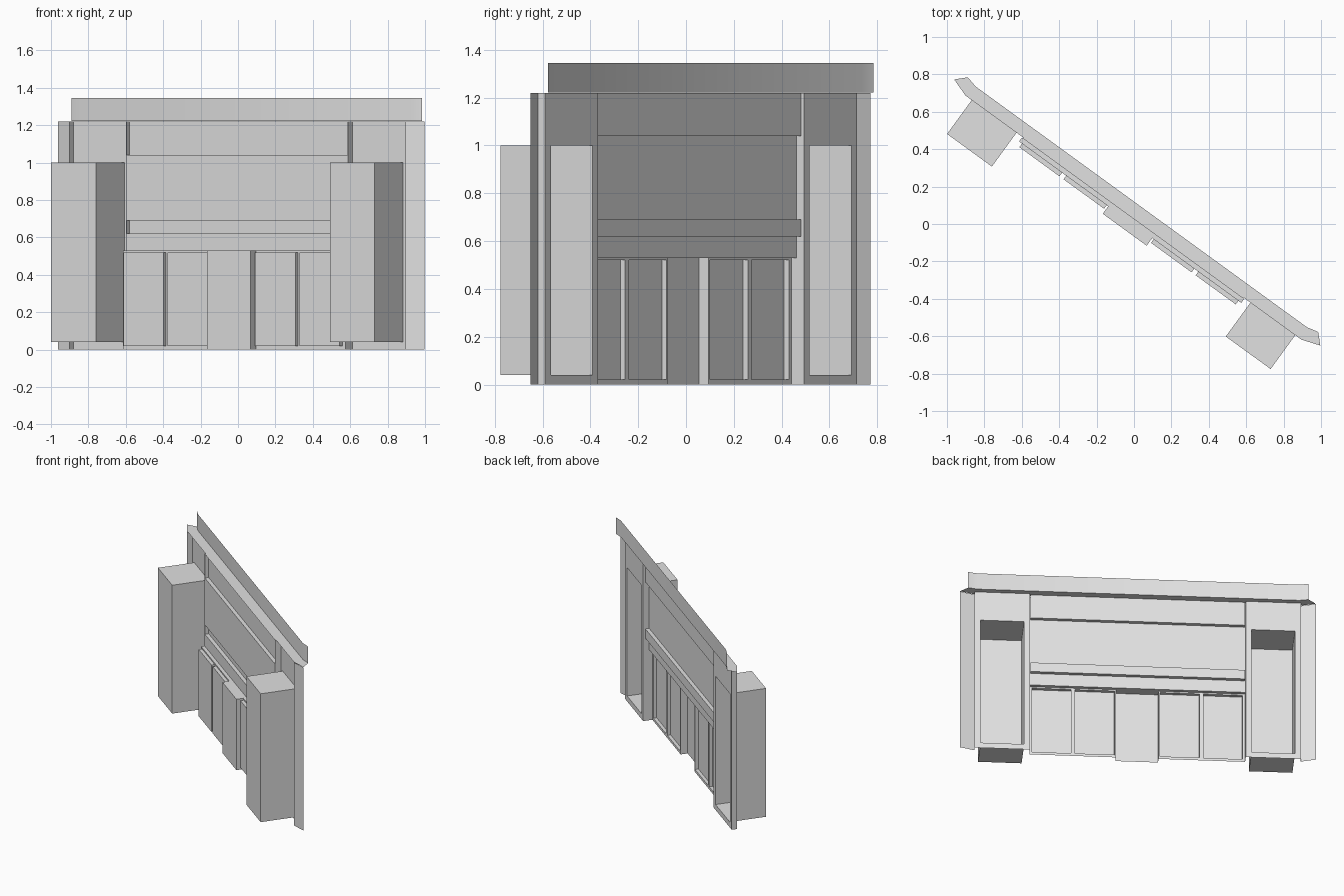
import bpy, bmesh, math
from mathutils import Matrix, Vector

if "Cube" in bpy.data.objects:
    bpy.data.objects.remove(bpy.data.objects["Cube"])

grey = bpy.data.materials.new("light_grey")
grey.use_nodes = True
grey.diffuse_color = (0.75, 0.75, 0.75, 1)
grey.node_tree.nodes["Principled BSDF"].inputs["Base Color"].default_value = grey.diffuse_color

# The shopfront is modelled straight on (x along, -y forward), then turned
TURN = Matrix.Translation((-0.018, 0.013, 0)) @ Matrix.Rotation(math.radians(-36), 4, 'Z')

# Depth of each layer, positive toward the front
PIER, REAR, WALL, LIP, BASE = -0.062, -0.048, -0.021, -0.026, 0.004
TOP, SILL = 1.22, 0.53
BAY, EDGE = 0.734, 1.11


def finish(name, bm):
    mesh = bpy.data.meshes.new(name)
    bm.transform(TURN)
    bm.to_mesh(mesh)
    bm.free()
    mesh.materials.append(grey)
    obj = bpy.data.objects.new(name, mesh)
    bpy.context.collection.objects.link(obj)
    return obj


def panel(name, x0, x1, z0, z1, depth, holes=()):
    """Flat upright sheet with rectangular openings."""
    bm = bmesh.new()
    xs = sorted({x0, x1, *(v for h in holes for v in h[:2])})
    zs = sorted({z0, z1, *(v for h in holes for v in h[2:])})
    for a, b in zip(xs, xs[1:]):
        for c, d in zip(zs, zs[1:]):
            mx, mz = (a + b) / 2, (c + d) / 2
            if any(h[0] < mx < h[1] and h[2] < mz < h[3] for h in holes):
                continue
            corners = ((a, c), (b, c), (b, d), (a, d))
            bm.faces.new([bm.verts.new((x, -depth, z)) for x, z in corners])
    bmesh.ops.remove_doubles(bm, verts=bm.verts, dist=1e-5)
    finish(name, bm)


def tray(name, rect, rim, floor, open_bottom=False):
    """Hollow box, open on its rim side; it projects or sinks to the floor depth."""
    x0, x1, z0, z1 = rect
    bm = bmesh.new()
    bmesh.ops.create_cube(bm, size=1)
    size = Vector((x1 - x0, abs(floor - rim), z1 - z0))
    bmesh.ops.scale(bm, vec=size, verts=bm.verts)
    bmesh.ops.translate(bm, vec=((x0 + x1) / 2, -(rim + floor) / 2, (z0 + z1) / 2), verts=bm.verts)
    bm.normal_update()
    out = -1 if floor > rim else 1
    gone = [f for f in bm.faces if f.normal.y * out < -0.5 or (open_bottom and f.normal.z < -0.5)]
    bmesh.ops.delete(bm, geom=gone, context='FACES')
    if floor < rim:
        bmesh.ops.reverse_faces(bm, faces=bm.faces)
    finish(name, bm)


def curtain(name, path, z0, z1):
    """Upright sheet following a plan path of (x, depth) points."""
    bm = bmesh.new()
    low = [bm.verts.new((x, -d, z0)) for x, d in path]
    high = [bm.verts.new((x, -d, z1)) for x, d in path]
    for i in range(len(path) - 1):
        bm.faces.new((low[i], low[i + 1], high[i + 1], high[i]))
    return finish(name, bm)


def shelf(name, outline, z):
    """Level sheet with a plan outline of (x, depth) points."""
    bm = bmesh.new()
    bm.faces.new([bm.verts.new((x, -d, z)) for x, d in outline])
    finish(name, bm)


def span(side, a, b):
    return tuple(sorted((side * a, side * b)))


# Side piers, display boxes, angled end wings and bay returns
for side, word in ((-1, "right"), (1, "left")):
    opening = (*span(side, 0.773, 1.069), 0.04, 1.0)
    panel(word + "_pier", *span(side, BAY, EDGE), 0, TOP, PIER, [opening])
    tray(word + "_display_box", opening, PIER, 0.198)
    wing = [(side * EDGE, PIER), (side * EDGE, LIP), (side * 1.21, -0.06)]
    curtain(word + "_end_wing", wing[::side], 0, TOP)
    for part, depth, z0, z1 in (("base", BASE, 0, SILL), ("wall", WALL, SILL, TOP)):
        line = [(side * BAY, depth), (side * BAY, PIER)]
        curtain(word + "_" + part + "_return", line[::side], z0, z1)

# Base wall with four raised panels and a deeper central one
doors = [(*span(s, a, b), 0.02, 0.52) for s in (-1, 1) for a, b in ((0.45, 0.715), (0.155, 0.423))]
centre = (-0.145, 0.145, 0, SILL)
panel("base_wall", -BAY, BAY, 0, SILL, BASE, doors + [centre])
for i, door in enumerate(doors):
    tray(f"base_panel_{i + 1}", door, BASE, 0.028)
tray("centre_panel", centre, BASE, 0.054, open_bottom=True)
shelf("base_ledge", [(-BAY, BASE), (BAY, BASE), (BAY, WALL), (-BAY, WALL)], SILL)

# Upper wall with the sunken fascia and sill band
fascia = (-0.729, 0.729, 1.04, TOP)
band = (-0.729, 0.729, 0.62, 0.69)
panel("upper_wall", -BAY, BAY, SILL, TOP, WALL, [fascia, band])
tray("fascia", fascia, WALL, REAR)
tray("sill_band", band, WALL, REAR)

# Top ledge and the parapet rising from its rear edge
front = [(-1.21, -0.06), (-EDGE, LIP), (EDGE, LIP), (1.21, -0.06)]
rear = [(-1.158, -0.112), (-1.094, -0.097), (1.094, -0.097), (1.158, -0.112)]
shelf("top_ledge", front + rear[::-1], TOP + 0.002)
parapet = curtain("parapet", rear, TOP + 0.002, 1.345)
for poly in parapet.data.polygons:
    poly.use_smooth = True
